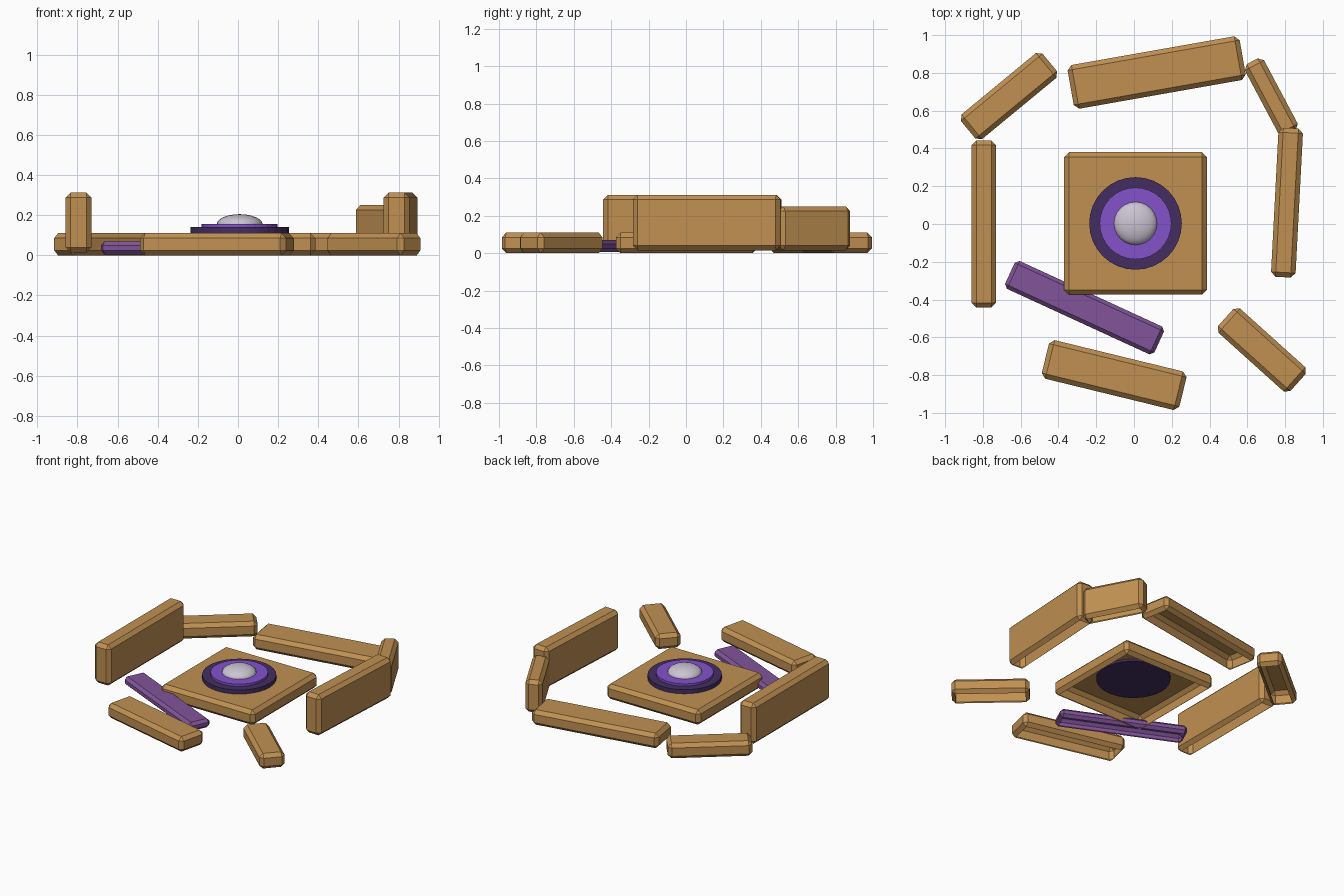
import bpy
import bmesh
import math
from mathutils import Matrix

cube = bpy.data.objects.get("Cube")
if cube:
    bpy.data.objects.remove(cube, do_unlink=True)


def material(name, rgb):
    mat = bpy.data.materials.new(name)
    mat.use_nodes = True
    color = (*rgb, 1.0)
    mat.diffuse_color = color
    mat.node_tree.nodes["Principled BSDF"].inputs["Base Color"].default_value = color
    return mat


WOOD = material("tan wood", (0.53, 0.28, 0.085))
PLUM = material("dull purple", (0.22, 0.088, 0.32))
DARK = material("dark purple", (0.057, 0.027, 0.12))
VIOLET = material("bright violet", (0.23, 0.085, 0.60))
PEARL = material("pale pearl", (0.60, 0.55, 0.65))


def add_object(name, bm, mat):
    mesh = bpy.data.meshes.new(name)
    bm.to_mesh(mesh)
    bm.free()
    mesh.materials.append(mat)
    obj = bpy.data.objects.new(name, mesh)
    bpy.context.collection.objects.link(obj)
    return obj


def block(name, center, size, angle, bottom, top, mat=WOOD, chamfer=0.025):
    """Chamfered block with an open underside."""
    bm = bmesh.new()
    bmesh.ops.create_cube(bm, size=1.0)
    bmesh.ops.scale(bm, vec=(size[0], size[1], top - bottom), verts=bm.verts)
    bmesh.ops.bevel(bm, geom=list(bm.edges), offset=chamfer, segments=1,
                    affect='EDGES', profile=0.5)
    underside = [f for f in bm.faces if f.normal.z < -0.99]
    bmesh.ops.delete(bm, geom=underside, context='FACES')
    obj = add_object(name, bm, mat)
    obj.location = (*center, (bottom + top) / 2)
    obj.rotation_euler.z = math.radians(angle)
    return obj


def disc(name, radius, bottom, top, mat):
    bm = bmesh.new()
    bmesh.ops.create_cone(bm, cap_ends=True, segments=32, radius1=radius,
                          radius2=radius, depth=top - bottom)
    obj = add_object(name, bm, mat)
    obj.location = (0.008, 0.003, (bottom + top) / 2)
    return obj


# Central slab
block("center_slab", (0.008, 0.003), (0.755, 0.755), 0, 0, 0.11)

# Upright walls
block("right_wall", (-0.795, 0.0), (0.13, 0.885), 0, 0.015, 0.312)
block("left_wall", (0.81, 0.113), (0.13, 0.79), -3, 0.015, 0.312)
block("left_back_wall", (0.727, 0.672), (0.43, 0.115), -62, 0.015, 0.25)

# Fallen blocks
block("back_block", (0.12, 0.802), (0.925, 0.235), 10, 0, 0.11)
block("right_back_block", (-0.662, 0.677), (0.56, 0.17), 39.5, 0, 0.11)
block("left_front_block", (0.677, -0.667), (0.515, 0.172), -42, 0, 0.11)
block("front_block", (-0.105, -0.8), (0.75, 0.21), -13.7, 0, 0.11)
block("purple_plank", (-0.262, -0.443), (0.87, 0.162), -24.7, 0.005, 0.07, PLUM, 0.02)

# Round pedestal and dome
disc("dark_disc", 0.245, 0.095, 0.14, DARK)
disc("violet_disc", 0.19, 0.135, 0.157, VIOLET)

bm = bmesh.new()
bmesh.ops.create_uvsphere(bm, u_segments=24, v_segments=12, radius=1.0,
                          matrix=Matrix.Diagonal((0.115, 0.115, 0.052, 1)))
for face in bm.faces:
    face.smooth = True
dome = add_object("pearl_dome", bm, PEARL)
dome.location = (0.008, 0.003, 0.153)
